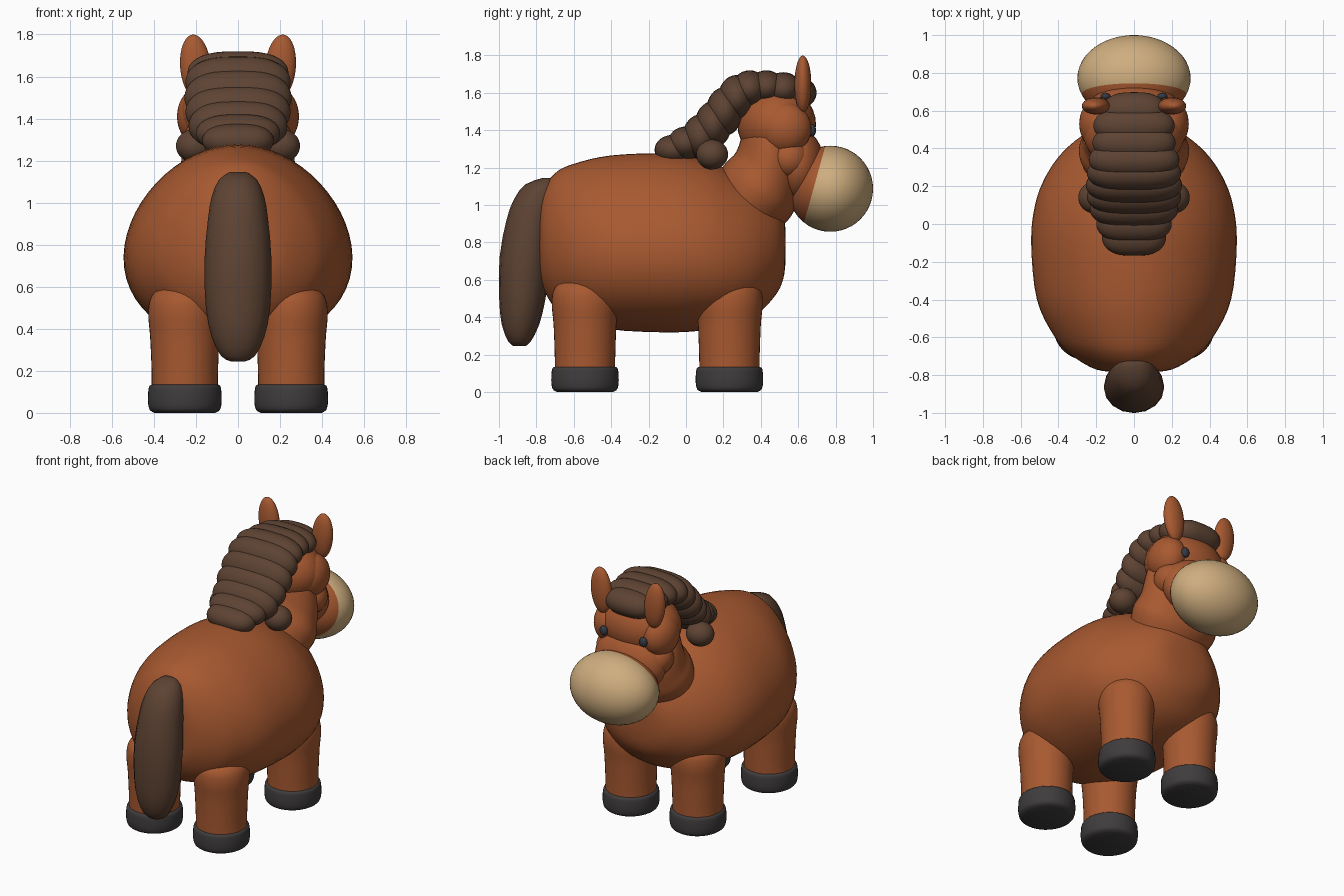
import bpy, bmesh, math
from mathutils import Vector, Matrix

cube = bpy.data.objects.get("Cube")
if cube:
    bpy.data.objects.remove(cube, do_unlink=True)


def material(name, rgb):
    m = bpy.data.materials.new(name)
    m.use_nodes = True
    m.diffuse_color = (*rgb, 1)
    m.node_tree.nodes["Principled BSDF"].inputs["Base Color"].default_value = (*rgb, 1)
    return m


coat = material("chestnut coat", (0.39, 0.10, 0.03))
hair = material("dark brown hair", (0.11, 0.056, 0.033))
cream = material("tan muzzle", (0.62, 0.42, 0.21))
horn = material("charcoal hoof", (0.05, 0.045, 0.047))
black = material("slate eye", (0.035, 0.042, 0.055))


def finish(bm, name, *mats):
    bmesh.ops.recalc_face_normals(bm, faces=bm.faces)
    mesh = bpy.data.meshes.new(name)
    bm.to_mesh(mesh)
    bm.free()
    for m in mats:
        mesh.materials.append(m)
    obj = bpy.data.objects.new(name, mesh)
    bpy.context.collection.objects.link(obj)
    bpy.ops.object.select_all(action='DESELECT')
    obj.select_set(True)
    bpy.context.view_layer.objects.active = obj
    bpy.ops.object.shade_smooth_by_angle(angle=math.radians(50))
    return obj


def smooth_path(pts, steps):
    """Catmull-Rom interpolation through the stations."""
    p = [Vector(q) for q in pts]
    p = [p[0]] + p + [p[-1]]
    out = []
    for a, b, c, d in zip(p, p[1:], p[2:], p[3:]):
        for i in range(steps):
            t = i / steps
            out.append((b * 2 + (c - a) * t + (a * 2 - b * 5 + c * 4 - d) * t * t
                        + (b * 3 - a - c * 3 + d) * t ** 3) / 2)
    return out + [p[-1]]


def loft(name, mat, stations, tilt, x=0, egg=0, segs=40, steps=4):
    """Elliptical rings (y, z, half width, half depth); tilt turns the depth axis up from +y."""
    bm = bmesh.new()
    depth = Vector((0, math.cos(math.radians(tilt)), math.sin(math.radians(tilt))))
    rings = []
    for s in smooth_path(stations, steps):
        ring = []
        for i in range(segs):
            a = math.tau * i / segs
            side = math.cos(a) * s[2] * (1 - egg * math.sin(a))
            ring.append(bm.verts.new(Vector((x + side, s[0], s[1])) + depth * (math.sin(a) * s[3])))
        rings.append(ring)
    for r, q in zip(rings, rings[1:]):
        for i in range(segs):
            j = (i + 1) % segs
            bm.faces.new((r[i], r[j], q[j], q[i]))
    bm.faces.new(rings[0])
    bm.faces.new(rings[-1])
    return finish(bm, name, mat)


def ellipsoid(name, mat, centre, radii, roll=0, boxy=1):
    """Ellipsoid with poles along x; boxy below 1 squares off its ends, roll leans it about y."""
    bm = bmesh.new()
    bmesh.ops.create_uvsphere(bm, u_segments=32, v_segments=20, radius=1,
                              matrix=Matrix.Rotation(math.pi / 2, 4, 'Y'))
    for v in bm.verts:
        v.co.x = math.copysign(abs(v.co.x) ** boxy, v.co.x)
    bm.transform(Matrix.Translation(centre) @ Matrix.Rotation(math.radians(roll), 4, 'Y')
                 @ Matrix.Diagonal((*radii, 1)))
    return finish(bm, name, mat)


# Barrel body and neck
loft("body", coat, [
    (-0.785, 0.82, 0.08, 0.14), (-0.77, 0.82, 0.20, 0.25), (-0.70, 0.81, 0.32, 0.36),
    (-0.60, 0.805, 0.415, 0.415), (-0.40, 0.80, 0.51, 0.465), (-0.10, 0.797, 0.54, 0.478),
    (0.10, 0.785, 0.52, 0.455), (0.25, 0.765, 0.465, 0.41), (0.38, 0.76, 0.375, 0.345),
    (0.48, 0.77, 0.255, 0.25), (0.52, 0.775, 0.16, 0.17), (0.533, 0.78, 0.06, 0.08)],
    90, egg=0.13, segs=56)
loft("neck", coat, [
    (0.24, 0.90, 0.22, 0.18), (0.37, 1.06, 0.29, 0.225), (0.43, 1.15, 0.275, 0.21),
    (0.46, 1.28, 0.26, 0.20), (0.47, 1.40, 0.23, 0.18)], -40)

# Head with jaw, cheeks, ears and eyes
ellipsoid("head", coat, (0, 0.485, 1.43), (0.27, 0.21, 0.205))
ellipsoid("muzzle_bridge", coat, (0, 0.60, 1.21), (0.25, 0.14, 0.20))
for sx, side in ((1, "left"), (-1, "right")):
    ellipsoid(side + "_cheek", coat, (sx * 0.18, 0.53, 1.41), (0.11, 0.14, 0.14))
    ellipsoid(side + "_jaw", coat, (sx * 0.16, 0.55, 1.25), (0.11, 0.11, 0.11))
    ellipsoid(side + "_ear", coat, (sx * 0.202, 0.625, 1.645), (0.073, 0.045, 0.155), roll=sx * 5)
    ellipsoid(side + "_eye", black, (sx * 0.15, 0.675, 1.40), (0.027, 0.02, 0.033))

# Muzzle, poles along the slanted colour edge's normal
bm = bmesh.new()
bmesh.ops.create_uvsphere(bm, u_segments=48, v_segments=24, radius=1)
for f in bm.faces:
    f.material_index = 1 if f.calc_center_median().z > -0.383 else 0
aim = Vector((0, 0.96, -0.27)).to_track_quat('Z', 'X').to_matrix().to_4x4()
bm.transform(Matrix.Translation((0, 0.772, 1.087)) @ Matrix.Diagonal((0.30, 0.228, 0.23, 1)) @ aim)
finish(bm, "muzzle", coat, cream)

# Mane of overlapping rolls from withers to forelock
rolls = [(-0.07, 1.295, 0.17, 0.08), (0.0, 1.33, 0.20, 0.09), (0.08, 1.365, 0.235, 0.12),
         (0.145, 1.43, 0.25, 0.125), (0.205, 1.50, 0.255, 0.13), (0.27, 1.575, 0.25, 0.12),
         (0.34, 1.62, 0.24, 0.10), (0.43, 1.63, 0.22, 0.09), (0.52, 1.62, 0.215, 0.09),
         (0.60, 1.60, 0.17, 0.087)]
for i, (y, z, width, height) in enumerate(rolls):
    ellipsoid(f"mane_roll_{i + 1}", hair, (0, y, z), (width, 0.098, height), boxy=0.7)
for sx, side in ((1, "left"), (-1, "right")):
    ellipsoid(side + "_mane_tuft", hair, (sx * 0.205, 0.14, 1.27), (0.09, 0.085, 0.08))

# Tail
loft("tail", hair, [
    (-0.745, 1.145, 0.04, 0.02), (-0.77, 1.11, 0.09, 0.09), (-0.80, 1.03, 0.125, 0.12),
    (-0.83, 0.92, 0.143, 0.13), (-0.86, 0.72, 0.16, 0.137), (-0.875, 0.50, 0.153, 0.124),
    (-0.885, 0.36, 0.125, 0.10), (-0.89, 0.27, 0.08, 0.06), (-0.89, 0.245, 0.035, 0.03)],
    0, segs=16, steps=2)

# Legs and hooves
for y, end in ((0.232, "front"), (-0.54, "rear")):
    for sx, side in ((1, "left"), (-1, "right")):
        x = sx * 0.253
        loft(f"{end}_{side}_leg", coat, [
            (y, 0.08, 0.158, 0.160), (y, 0.20, 0.158, 0.162), (y, 0.36, 0.165, 0.168),
            (y, 0.48, 0.174, 0.178), (y, 0.56, 0.155, 0.16), (y, 0.61, 0.09, 0.09),
            (y, 0.62, 0.02, 0.02)], 0, x=x)
        loft(f"{end}_{side}_hoof", horn, [
            (y, 0.0, 0.145, 0.15), (y, 0.015, 0.167, 0.172), (y, 0.05, 0.175, 0.18),
            (y, 0.10, 0.174, 0.179), (y, 0.128, 0.168, 0.173), (y, 0.137, 0.15, 0.155)], 0, x=x)
